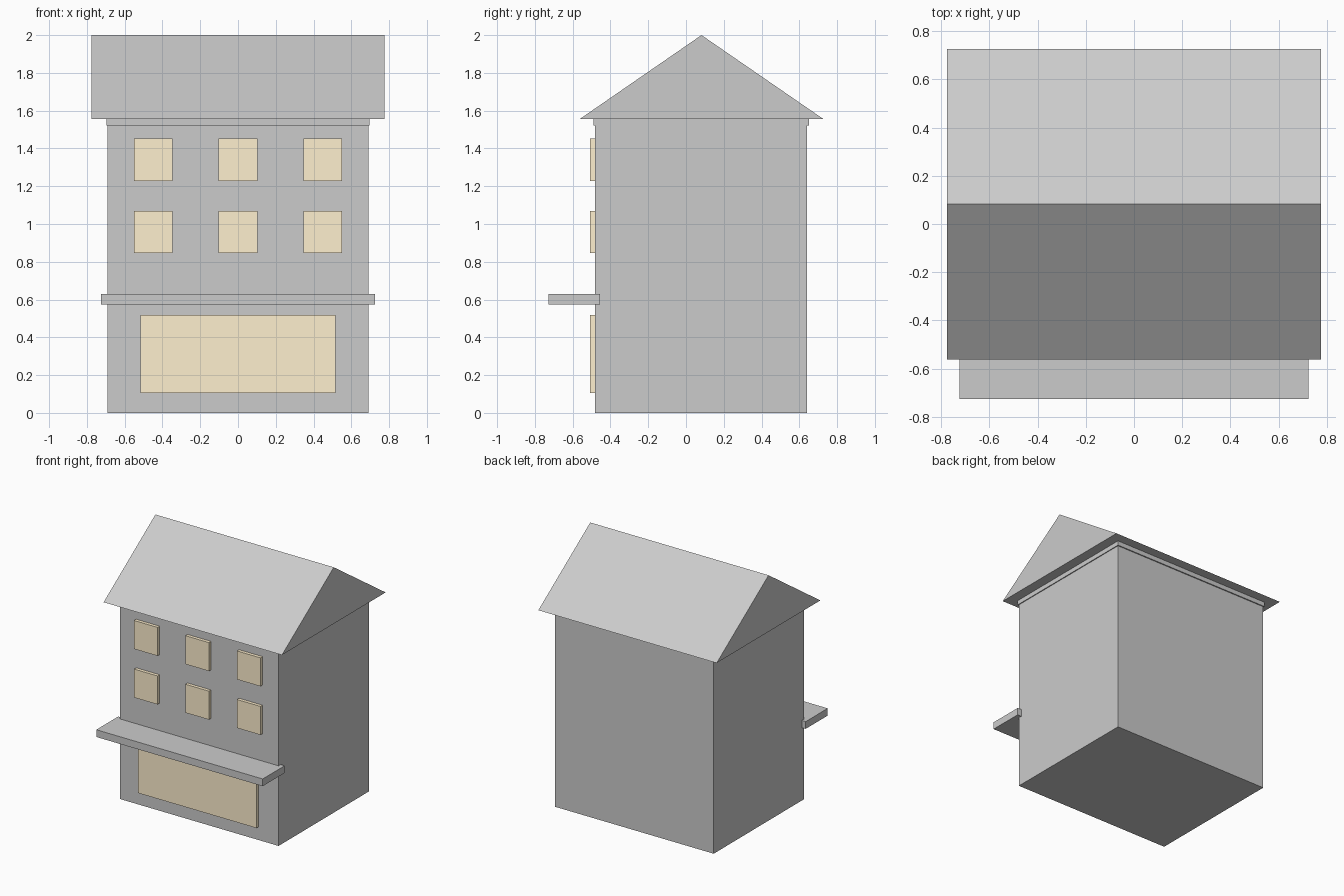
import bpy, bmesh

if "Cube" in bpy.data.objects:
    bpy.data.objects.remove(bpy.data.objects["Cube"])

glow = bpy.data.materials.new("window_yellow")
glow.diffuse_color = (1.0, 0.87, 0.62, 1)
glow.use_nodes = True
glow.node_tree.nodes["Principled BSDF"].inputs["Base Color"].default_value = glow.diffuse_color


def make_object(name, bm, mat=None):
    bmesh.ops.recalc_face_normals(bm, faces=bm.faces[:])
    mesh = bpy.data.meshes.new(name)
    bm.to_mesh(mesh)
    bm.free()
    if mat:
        mesh.materials.append(mat)
    obj = bpy.data.objects.new(name, mesh)
    bpy.context.collection.objects.link(obj)
    return obj


def box(name, x, y, z, mat=None):
    """Box from (min, max) ranges on each axis."""
    bm = bmesh.new()
    bmesh.ops.create_cube(bm, size=1)
    for v in bm.verts:
        v.co = [(r[0] + r[1]) / 2 + c * (r[1] - r[0]) for c, r in zip(v.co, (x, y, z))]
    return make_object(name, bm, mat)


# Walls and the slim cornice under the roof
box("walls", (-0.69, 0.69), (-0.481, 0.641), (0, 1.521))
box("cornice", (-0.697, 0.697), (-0.49, 0.65), (1.521, 1.556))

# Gable roof: triangular profile swept along x
bm = bmesh.new()
profile = [(-0.562, 1.556), (0.727, 1.556), (0.082, 2.0)]
face = bm.faces.new([bm.verts.new((-0.776, y, z)) for y, z in profile])
swept = bmesh.ops.extrude_face_region(bm, geom=[face], use_keep_orig=True)
moved = [g for g in swept["geom"] if isinstance(g, bmesh.types.BMVert)]
bmesh.ops.translate(bm, verts=moved, vec=(1.552, 0, 0))
make_object("roof", bm)

# Canopy over the shop front
box("canopy", (-0.724, 0.724), (-0.727, -0.454), (0.573, 0.63))

# Shop front and two rows of three windows
box("shop_window", (-0.517, 0.517), (-0.507, -0.46), (0.104, 0.517), glow)
for row, z in enumerate((0.958, 1.34)):
    for col, x in enumerate((-0.448, 0, 0.448)):
        box(f"window_{row}_{col}", (x - 0.102, x + 0.102), (-0.507, -0.46),
            (z - 0.112, z + 0.112), glow)
